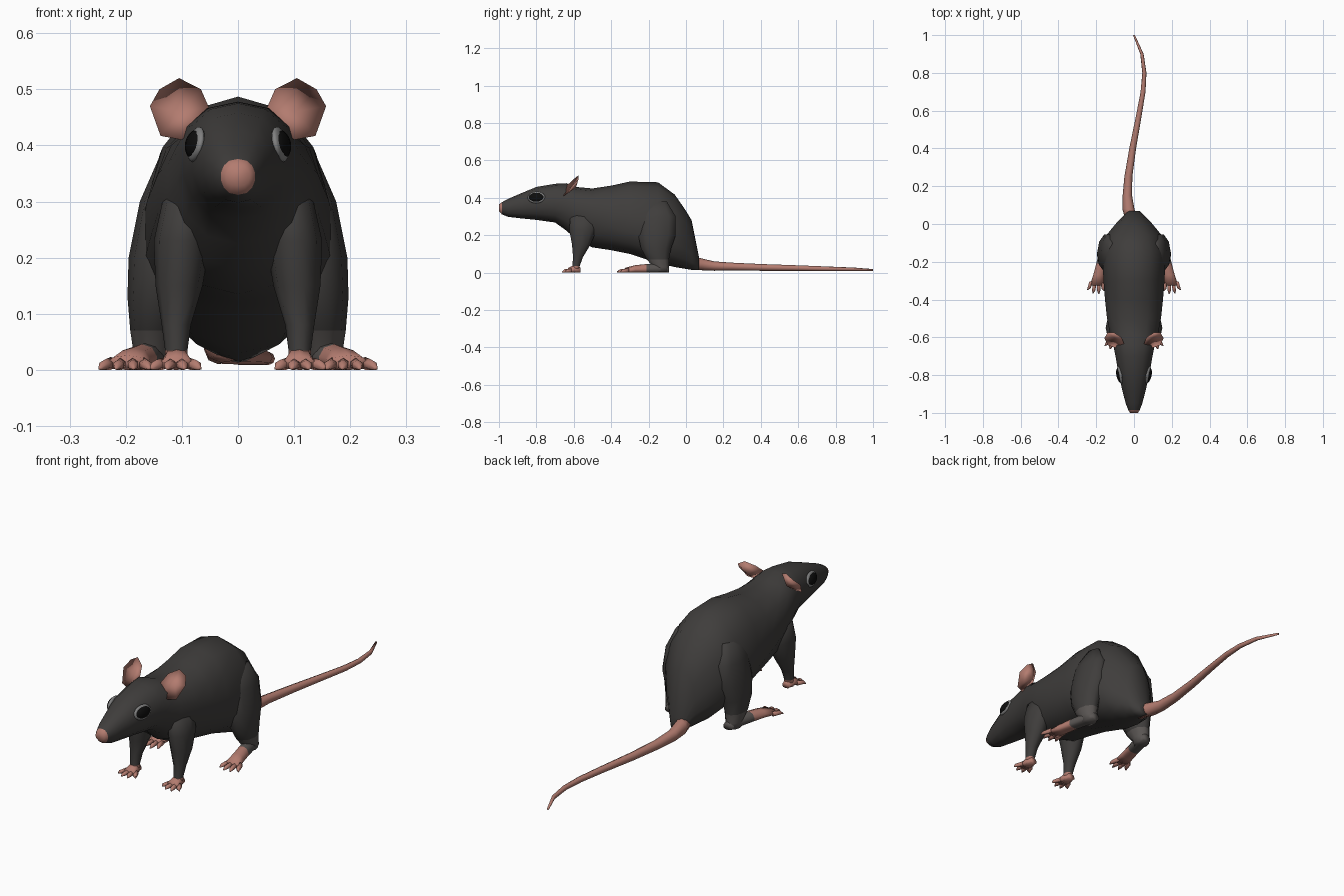
import bpy, bmesh, math
from mathutils import Vector, Matrix

if "Cube" in bpy.data.objects:
    bpy.data.objects.remove(bpy.data.objects["Cube"])


def material(name, r, g, b):
    m = bpy.data.materials.new(name)
    m.diffuse_color = (r, g, b, 1)
    m.use_nodes = True
    m.node_tree.nodes["Principled BSDF"].inputs["Base Color"].default_value = m.diffuse_color
    return m


FUR = material("dark_fur", .05, .047, .045)
PALE = material("pale_fur", .10, .09, .085)
PINK = material("pink_skin", .45, .20, .16)
BLACK = material("eye_black", .004, .004, .004)
RIM = material("eye_rim", .22, .22, .22)


def finish(name, bm, mats, mirror=False):
    bmesh.ops.recalc_face_normals(bm, faces=bm.faces)
    me = bpy.data.meshes.new(name)
    bm.to_mesh(me)
    bm.free()
    for m in mats:
        me.materials.append(m)
    me.shade_smooth()
    ob = bpy.data.objects.new(name, me)
    bpy.context.collection.objects.link(ob)
    if mirror:
        ob.modifiers.new("mirror", 'MIRROR').use_mirror_merge = False
    return ob


def section(x, y, bot, wide, top, w, n=14, p=.85):
    """Upright cross-section, widest at height 'wide'."""
    pts = []
    for i in range(n):
        a = 2 * math.pi * i / n + math.pi / 2
        c, s = math.cos(a), math.sin(a)
        h = top - wide if s > 0 else wide - bot
        pts.append((x + w * math.copysign(abs(c) ** p, c), y, wide + h * s))
    return pts


def slab(x, y, z, rx, ry, n=10):
    """Horizontal elliptical cross-section."""
    return [(x + rx * math.cos(2 * math.pi * i / n),
             y + ry * math.sin(2 * math.pi * i / n), z) for i in range(n)]


def loft(name, rings, mats, slots=None, mirror=False):
    """Skin a chain of rings; slots gives the material of each span."""
    bm = bmesh.new()
    vs = [[bm.verts.new(p) for p in r] for r in rings]
    slots = slots or [0] * (len(rings) - 1)
    n = len(vs[0])
    for k in range(len(vs) - 1):
        for i in range(n):
            j = (i + 1) % n
            f = bm.faces.new((vs[k][i], vs[k][j], vs[k + 1][j], vs[k + 1][i]))
            f.material_index = slots[k]
    bm.faces.new(vs[0]).material_index = slots[0]
    bm.faces.new(vs[-1]).material_index = slots[-1]
    return finish(name, bm, mats, mirror)


# Body and head in one skin, nose tip pink: y, bottom, widest height, top, half width
body = [(-1, .328, .345, .365, .022), (-.985, .312, .345, .376, .031),
        (-.95, .298, .35, .395, .045), (-.88, .29, .36, .425, .063),
        (-.80, .282, .37, .458, .083), (-.70, .268, .37, .475, .10),
        (-.64, .225, .36, .478, .112), (-.59, .18, .34, .458, .128),
        (-.50, .135, .32, .45, .146), (-.40, .12, .28, .465, .157),
        (-.30, .10, .25, .487, .165), (-.15, .05, .22, .483, .172),
        (-.06, .03, .19, .417, .15), (0, .02, .15, .33, .10),
        (.03, .015, .12, .28, .07), (.07, .013, .045, .08, .03)]
loft("body", [section(0, *r) for r in body], [FUR, PINK], [1] + [0] * 14)

# Tail: x, y, z, radius
tail = [(-.01, .02, .05, .034), (-.03, .08, .045, .032), (-.035, .15, .035, .025),
        (-.03, .25, .032, .021), (-.007, .40, .028, .018), (.025, .57, .025, .015),
        (.048, .70, .022, .013), (.055, .80, .02, .011), (.042, .90, .018, .009),
        (0, 1, .014, .005)]
loft("tail", [section(x, y, z - r, z, z + r, r, 8, 1) for x, y, z, r in tail], [PINK])

# Legs: x, y, z, half width, half depth
hind = [(.12, -.15, .38, .02, .05), (.13, -.15, .30, .045, .10),
        (.14, -.155, .20, .055, .105), (.145, -.16, .13, .052, .085),
        (.15, -.15, .07, .042, .062), (.152, -.133, .03, .034, .044),
        (.152, -.13, .003, .03, .04)]
loft("hind_leg", [slab(*r) for r in hind], [FUR, PALE], [0, 0, 0, 0, 1, 1], True)
fore = [(.09, -.54, .32, .04, .08), (.10, -.55, .23, .05, .078),
        (.105, -.56, .15, .042, .052), (.11, -.578, .08, .026, .027),
        (.11, -.588, .035, .02, .021), (.11, -.59, .003, .02, .02)]
loft("front_leg", [slab(*r) for r in fore], [FUR, PINK], [0, 0, 0, 0, 1], True)


# Feet: rings of x, y, height, half width, then toes fanned from the last ring
def foot(name, rings, mats, slots, tips):
    loft(name + "_foot", [section(x, y, 0, h * .3, h, w, 10) for x, y, h, w in rings],
         mats, slots, True)
    x, y, h, w = rings[-1]
    for i, (tx, ty) in enumerate(tips):
        bx = x + w * .75 * (2 * i / (len(tips) - 1) - 1)
        mx, my = bx + (tx - bx) * .6, y + (ty - y) * .6
        path = [(bx, y + .02, h * .9, .011), (mx, my, .018, .010), (tx, ty, .006, .003)]
        loft(name + "_toe", [section(a, b, 0, c * .4, c, r, 6) for a, b, c, r in path],
             [PINK], None, True)


foot("hind", [(.148, -.09, .035, .022), (.155, -.14, .05, .03), (.172, -.21, .046, .029),
              (.186, -.27, .04, .031), (.198, -.325, .026, .038)], [PALE, PINK], [0, 0, 1, 1],
     [(.158, -.355), (.186, -.37), (.217, -.368), (.246, -.35)])
foot("front", [(.11, -.565, .028, .018), (.11, -.60, .04, .024), (.11, -.632, .024, .032)],
     [PINK], None, [(.068, -.645), (.096, -.663), (.126, -.663), (.154, -.645)])

# Ears: cupped fans around a rim
rim = [(.052, -.635, .468), (.066, -.60, .50), (.105, -.575, .52), (.14, -.575, .50),
       (.157, -.605, .47), (.138, -.642, .417), (.10, -.655, .41), (.07, -.655, .44)]
bm = bmesh.new()
rv = [bm.verts.new(p) for p in rim]
for centre in ((.102, -.603, .46), (.098, -.588, .455)):
    c = bm.verts.new(centre)
    for i in range(len(rv)):
        bm.faces.new((rv[i], rv[(i + 1) % len(rv)], c))
finish("ear", bm, [PINK], True)

# Eyes: dark lens over a thin grey rim
for name, size, mat in (("eye", (.018, .043, .027), BLACK), ("eye_rim", (.012, .048, .032), RIM)):
    bm = bmesh.new()
    mtx = (Matrix.Translation((.075, -.80, .402)) @ Matrix.Rotation(math.radians(-11), 4, 'Z')
           @ Matrix.Rotation(math.radians(-12), 4, 'Y') @ Matrix.Diagonal((*size, 1)))
    bmesh.ops.create_uvsphere(bm, u_segments=16, v_segments=10, radius=1, matrix=mtx)
    finish(name, bm, [mat], True)
